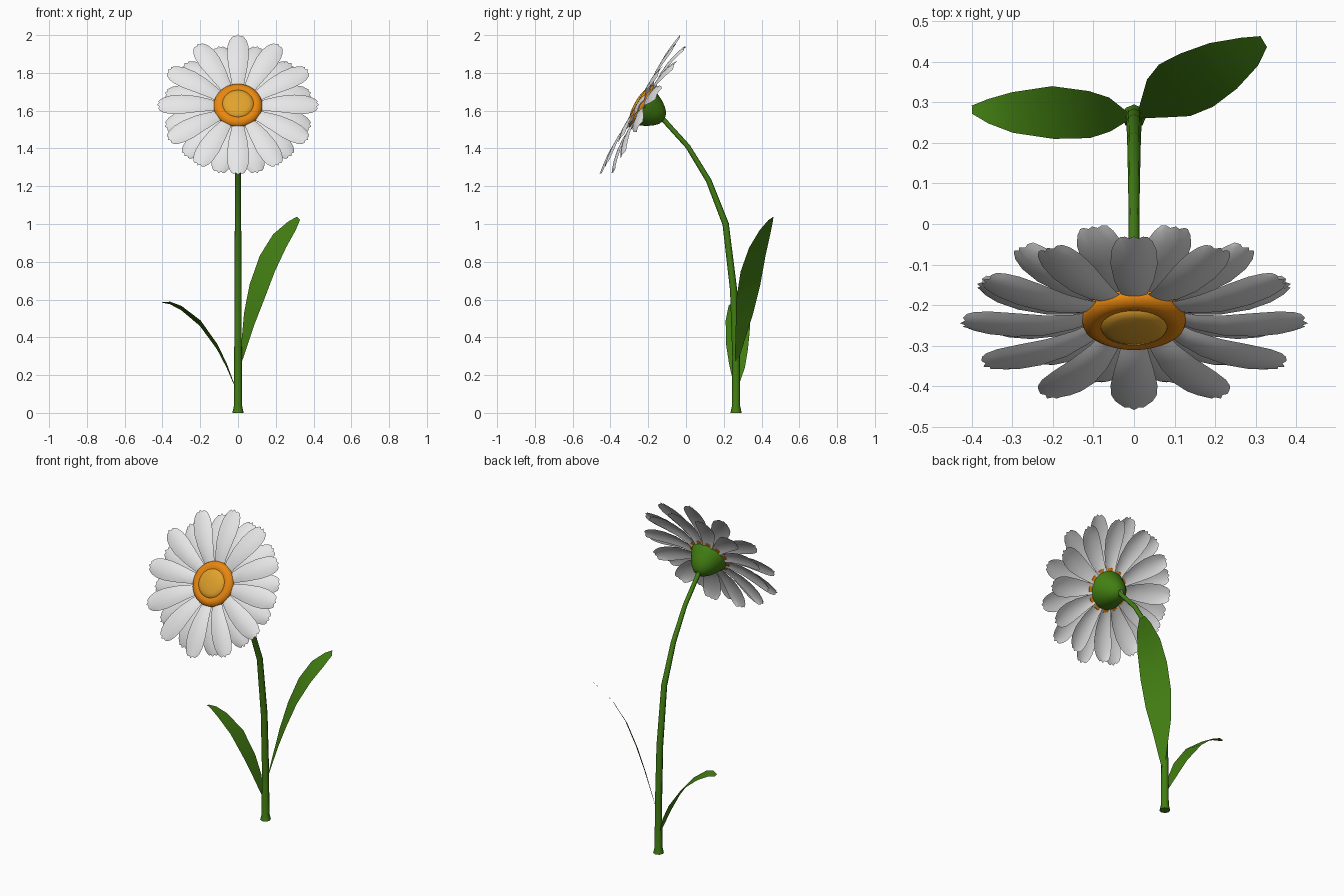
import bpy
import math
from mathutils import Vector

if "Cube" in bpy.data.objects:
    bpy.data.objects.remove(bpy.data.objects["Cube"])


def material(name, color):
    m = bpy.data.materials.new(name)
    m.use_nodes = True
    m.diffuse_color = (*color, 1)
    m.node_tree.nodes["Principled BSDF"].inputs["Base Color"].default_value = (*color, 1)
    return m


white = material("petal white", (0.8, 0.8, 0.8))
orange = material("disc orange", (0.83, 0.25, 0.005))
yellow = material("disc yellow", (0.75, 0.36, 0.025))
green = material("plant green", (0.055, 0.21, 0.006))

# The head tilts upward; its local +z points out of the blossom
HEAD = dict(location=(0, -0.25, 1.635), rotation=(math.radians(60), 0, 0))


def add_object(name, mesh, mat, location=(0, 0, 0), rotation=(0, 0, 0)):
    ob = bpy.data.objects.new(name, mesh)
    bpy.context.collection.objects.link(ob)
    ob.location, ob.rotation_euler = location, rotation
    mesh.materials.clear()
    mesh.materials.append(mat)
    bpy.ops.object.select_all(action='DESELECT')
    ob.select_set(True)
    bpy.context.view_layer.objects.active = ob
    bpy.ops.object.shade_smooth_by_angle(angle=math.radians(50))
    return ob


def grid_faces(rows, cols, start=0):
    return [(start + i * cols + j, start + i * cols + j + 1,
             start + (i + 1) * cols + j + 1, start + (i + 1) * cols + j)
            for i in range(rows - 1) for j in range(cols - 1)]


def lathe(name, profile, mat, segments=32):
    """Revolve (radius, height) points about the head axis."""
    verts = [(r * math.cos(a), r * math.sin(a), z) for r, z in profile
             for a in [2 * math.pi * k / segments for k in range(segments)]]
    faces = []
    for i in range(len(profile) - 1):
        for k in range(segments):
            n = (k + 1) % segments
            a, b = i * segments, (i + 1) * segments
            faces.append((a + k, a + n, b + n, b + k))
    last = (len(profile) - 1) * segments
    faces.append(tuple(range(last, last + segments)))
    mesh = bpy.data.meshes.new(name)
    mesh.from_pydata(verts, [], faces)
    return add_object(name, mesh, mat, **HEAD)


# Petals: (radius, half width, lift) stations, with a three lobed tip
PETAL = [(0.08, 0.024, -0.025), (0.15, 0.036, -0.002), (0.22, 0.049, 0.01),
         (0.30, 0.058, 0.01), (0.36, 0.056, 0.004), (0.40, 0.046, -0.002),
         (0.425, 0.034, -0.006)]
LOBES = [-0.012, -0.003, -0.008, 0.004, -0.008, -0.003, -0.012]


def petal_ring(name, count, turn, scale, base_drop, tip_drop):
    verts, faces = [], []
    cols = len(LOBES)
    for p in range(count):
        angle = turn + 2 * math.pi * p / count
        out = Vector((math.sin(angle), math.cos(angle), 0))
        side = Vector((out.y, -out.x, 0))
        faces += grid_faces(len(PETAL), cols, len(verts))
        for i, (r, half, lift) in enumerate(PETAL):
            t = i / (len(PETAL) - 1)
            drop = base_drop + (tip_drop - base_drop) * t
            for j, lobe in enumerate(LOBES):
                s = 2 * j / (cols - 1) - 1
                reach = r * scale + lobe * t ** 4
                height = lift - drop - 0.2 * half * s * s
                verts.append(out * reach + side * (half * s) + Vector((0, 0, height)))
    mesh = bpy.data.meshes.new(name)
    mesh.from_pydata(verts, [], [f[::-1] for f in faces])
    return add_object(name, mesh, white, **HEAD)


petal_ring("front_petals", 12, 0, 1.0, 0.0, 0.0)
petal_ring("back_petals", 12, math.pi / 12, 0.935, 0.015, 0.052)

# Blossom centre and the green cup behind it
lathe("disc_ring", [(0.10, -0.035), (0.124, -0.03), (0.13, -0.017), (0.125, -0.003),
                    (0.11, 0.007), (0.095, 0.01), (0.083, 0.006)], orange)
lathe("disc_centre", [(0.083, 0.004), (0.08, 0.010), (0.06, 0.016),
                      (0.035, 0.020), (0.01, 0.021)], yellow)
lathe("calyx", [(0.015, -0.155), (0.036, -0.147), (0.058, -0.125), (0.078, -0.097),
                (0.094, -0.065), (0.107, -0.04), (0.11, -0.025)], green)

# Stem: (y, z, radius) along its bend, flared at the foot
STEM = [(0.265, 0, 0.03), (0.265, 0.035, 0.022), (0.265, 0.3, 0.02), (0.252, 0.65, 0.019),
        (0.21, 1.0, 0.017), (0.12, 1.23, 0.015), (0.01, 1.41, 0.013), (-0.135, 1.57, 0.013)]
curve = bpy.data.curves.new("stem_path", 'CURVE')
curve.dimensions = '3D'
curve.bevel_depth = 1
curve.bevel_resolution = 2
curve.use_fill_caps = True
spline = curve.splines.new('POLY')
spline.points.add(len(STEM) - 1)
for point, (y, z, r) in zip(spline.points, STEM):
    point.co = (0, y, z, 1)
    point.radius = r
helper = bpy.data.objects.new("stem_path", curve)
stem_mesh = bpy.data.meshes.new_from_object(helper)
bpy.data.objects.remove(helper)
add_object("stem", stem_mesh, green)


def leaf(name, stations, across):
    """Thin blade through (x, y, z, half width) stations."""
    across = Vector(across)
    verts = [Vector(s[:3]) + across * (s[3] * k) for s in stations for k in (-1, 0, 1)]
    mesh = bpy.data.meshes.new(name)
    mesh.from_pydata(verts, [], grid_faces(len(stations), 3))
    return add_object(name, mesh, green)


# Leaves
leaf("left_leaf", [(0.01, 0.265, 0.25, 0.006), (0.06, 0.31, 0.50, 0.062),
                   (0.10, 0.33, 0.64, 0.085), (0.155, 0.355, 0.79, 0.088),
                   (0.22, 0.39, 0.91, 0.075), (0.285, 0.425, 0.99, 0.046),
                   (0.32, 0.45, 1.03, 0.018)], (-0.45, 0.75, 0.48))
leaf("right_leaf", [(-0.012, 0.265, 0.13, 0.008), (-0.06, 0.27, 0.25, 0.042),
                    (-0.11, 0.27, 0.35, 0.058), (-0.20, 0.275, 0.475, 0.065),
                    (-0.30, 0.275, 0.555, 0.05), (-0.36, 0.278, 0.582, 0.03),
                    (-0.40, 0.282, 0.585, 0.01)], (-0.03, 1, -0.22))
